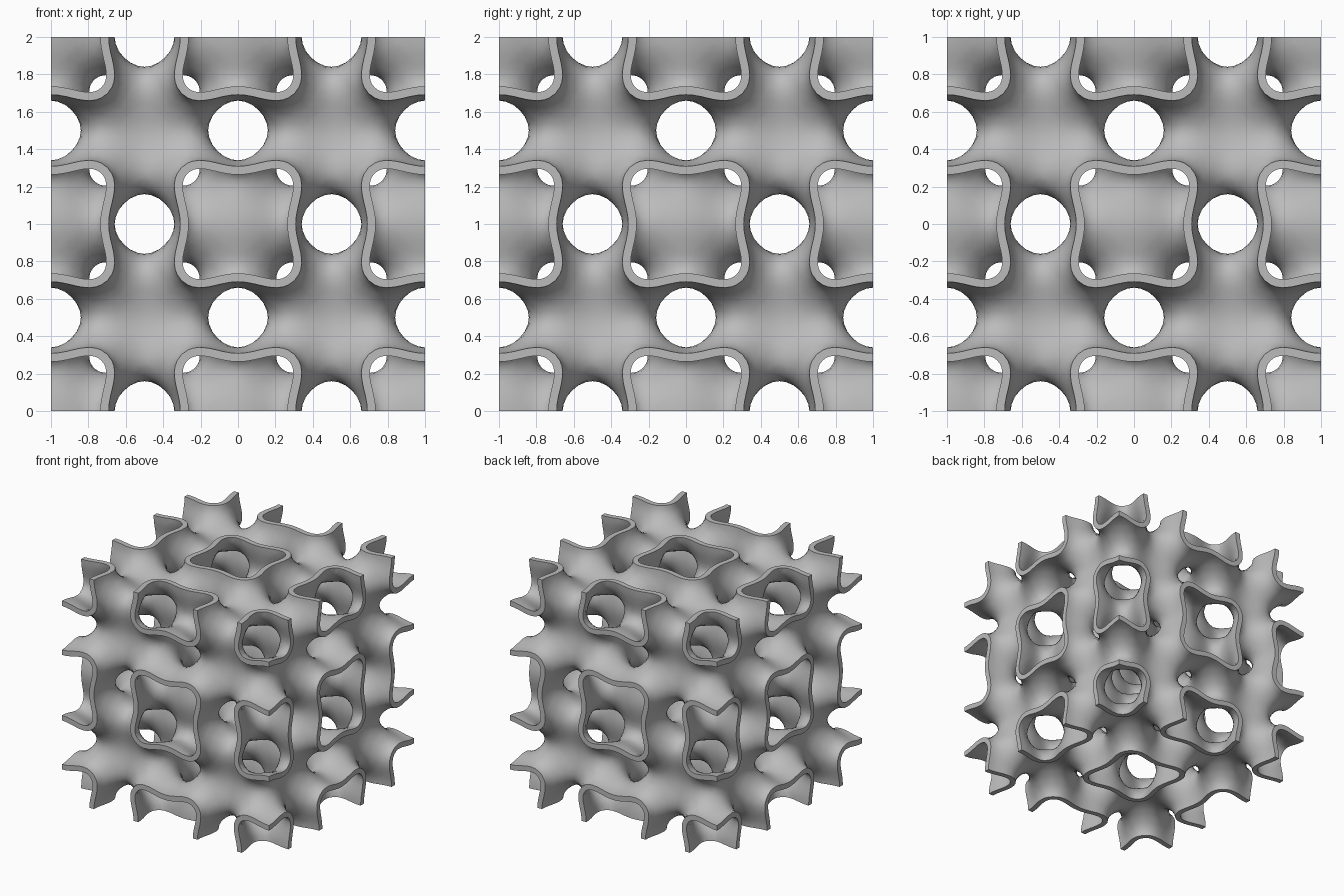
import bpy
import bmesh
from math import cos, sin, pi
from itertools import product
from mathutils import Vector

if "Cube" in bpy.data.objects:
    bpy.data.objects.remove(bpy.data.objects["Cube"], do_unlink=True)

N = 24            # grid cells from the centre to each side
STEP = 1 / N
HALF_WALL = 0.0225
TAU = 2 * pi


def field(p):
    """Periodic body-centred lattice function with period 1."""
    a, b, c = (cos(TAU * k) for k in p)
    return 2 * (a * b + b * c + c * a + 1.5 - a * a - b * b - c * c)


def gradient(p):
    cs = [cos(TAU * k) for k in p]
    total = sum(cs)
    return Vector([-2 * TAU * sin(TAU * k) * (total - 3 * c) for k, c in zip(p, cs)])


# Sample the field on grid points set half a step off the outer planes
span = range(-N, N + 2)
value = {i: field([(k - 0.5) * STEP for k in i]) for i in product(span, repeat=3)}
axes = [(1, 0, 0), (0, 1, 0), (0, 0, 1)]
corners = list(product((0, 1), repeat=3))
cell_edges = [(a, b) for a in corners for b in corners
              if a < b and sum(abs(i - j) for i, j in zip(a, b)) == 1]


def add(a, b):
    return (a[0] + b[0], a[1] + b[1], a[2] + b[2])


# Middle sheet: one vertex in each crossed cell, pulled onto the surface
sheet = bmesh.new()
verts = {}
for cell in product(range(-N, N + 1), repeat=3):
    signs = [value[add(cell, c)] > 0 for c in corners]
    if all(signs) or not any(signs):
        continue
    hits = []
    for a, b in cell_edges:
        ga, gb = add(cell, a), add(cell, b)
        fa, fb = value[ga], value[gb]
        if (fa > 0) != (fb > 0):
            hits.append(Vector(ga).lerp(Vector(gb), fa / (fa - fb)))
    p = (sum(hits, Vector()) / len(hits) - Vector((0.5, 0.5, 0.5))) * STEP
    for _ in range(4):
        g = gradient(p)
        p -= g * (field(p) / max(g.length_squared, 1))
    # Keep rim vertices exactly on the outer planes
    for k in range(3):
        if abs(cell[k]) == N:
            p[k] = cell[k] / N
    verts[cell] = sheet.verts.new(p)

# One quad around each crossed grid edge
for point in product(span, repeat=3):
    for k in range(3):
        end = add(point, axes[k])
        if end not in value or (value[point] > 0) == (value[end] > 0):
            continue
        u, w = axes[(k + 1) % 3], axes[(k + 2) % 3]
        back = tuple(point[m] - u[m] - w[m] for m in range(3))
        ring = [verts.get(c) for c in (back, add(back, u), point, add(back, w))]
        if all(ring):
            sheet.faces.new(ring)
sheet.verts.index_update()

# Thick wall: offset both ways and close the cut rims
wall = bmesh.new()
up = Vector((0, 0, 1))
sides = []
for sign in (1, -1):
    sides.append([wall.verts.new(v.co + up + gradient(v.co).normalized() * HALF_WALL * sign)
                  for v in sheet.verts])
for side in sides:
    for f in sheet.faces:
        wall.faces.new([side[v.index] for v in f.verts])
for e in sheet.edges:
    if len(e.link_faces) == 1:
        a, b = (v.index for v in e.verts)
        wall.faces.new((sides[0][a], sides[0][b], sides[1][b], sides[1][a]))
bmesh.ops.recalc_face_normals(wall, faces=wall.faces)

mesh = bpy.data.meshes.new("lattice_wall")
wall.to_mesh(mesh)
wall.free()
sheet.free()
lattice = bpy.data.objects.new("lattice_wall", mesh)
bpy.context.collection.objects.link(lattice)

# Plain grey material
grey = bpy.data.materials.new("light_grey")
grey.use_nodes = True
colour = (0.5, 0.5, 0.5, 1)
grey.diffuse_color = colour
grey.node_tree.nodes["Principled BSDF"].inputs["Base Color"].default_value = colour
mesh.materials.append(grey)

# Smooth walls with sharp cut rims
bpy.ops.object.select_all(action="DESELECT")
lattice.select_set(True)
bpy.context.view_layer.objects.active = lattice
bpy.ops.object.shade_smooth_by_angle(angle=0.7)
